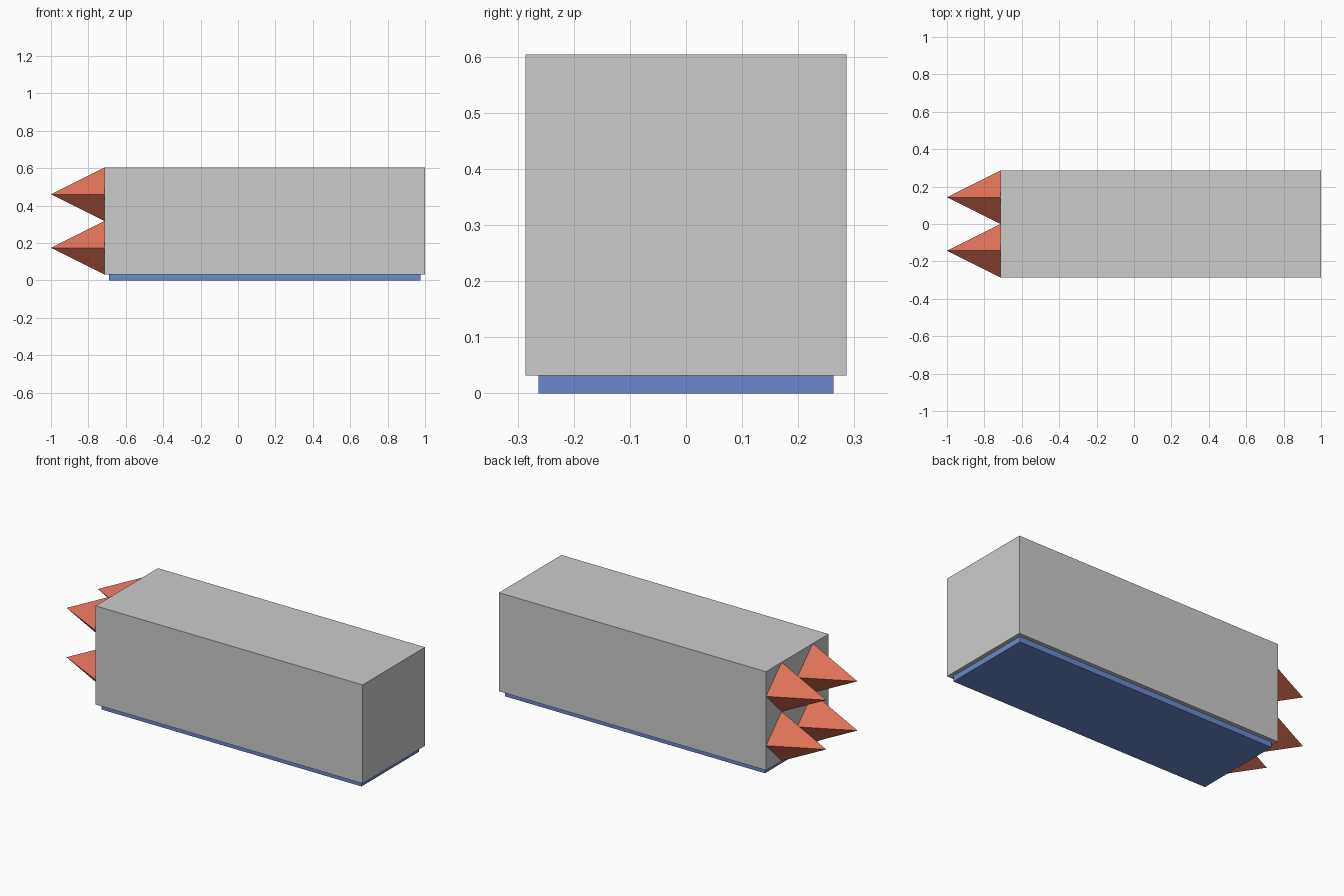
import bpy
import math

if "Cube" in bpy.data.objects:
    bpy.data.objects.remove(bpy.data.objects["Cube"])

LEFT, RIGHT = -0.714, 1.0      # body ends along x
HALF = 0.286                   # half width of the square body section
BASE_H = 0.032                 # height of the base slab
INSET = 0.023                  # base slab inset from the body edges
R = HALF / 2                   # spike radius


def material(name, rgb):
    m = bpy.data.materials.new(name)
    m.diffuse_color = (*rgb, 1)
    m.use_nodes = True
    m.node_tree.nodes["Principled BSDF"].inputs["Base Color"].default_value = m.diffuse_color
    return m


def box(name, x0, x1, half_y, z0, z1, mat=None):
    bpy.ops.mesh.primitive_cube_add(size=1, location=((x0 + x1) / 2, 0, (z0 + z1) / 2))
    ob = bpy.context.object
    ob.name = name
    ob.scale = (x1 - x0, 2 * half_y, z1 - z0)
    bpy.ops.object.transform_apply(location=False, rotation=False, scale=True)
    if mat:
        ob.data.materials.append(mat)
    return ob


blue = material("blue", (0.15, 0.25, 0.60))
red = material("red", (0.75, 0.17, 0.10))

# Long square body on a thin inset base slab
box("body", LEFT, RIGHT, HALF, BASE_H, BASE_H + 2 * HALF)
box("base_slab", LEFT + INSET, RIGHT - INSET, HALF - INSET, 0, BASE_H, blue)

# Two by two four-sided spikes pointing to -x, edges up, down and sideways
for row, z in (("lower", BASE_H + R), ("upper", BASE_H + 3 * R)):
    for side, y in (("front", -R), ("back", R)):
        bpy.ops.mesh.primitive_cone_add(
            vertices=4, radius1=R, radius2=0, depth=1 + LEFT,
            location=((LEFT - 1) / 2, y, z), rotation=(0, -math.pi / 2, 0))
        spike = bpy.context.object
        spike.name = f"{row}_{side}_spike"
        spike.data.materials.append(red)
